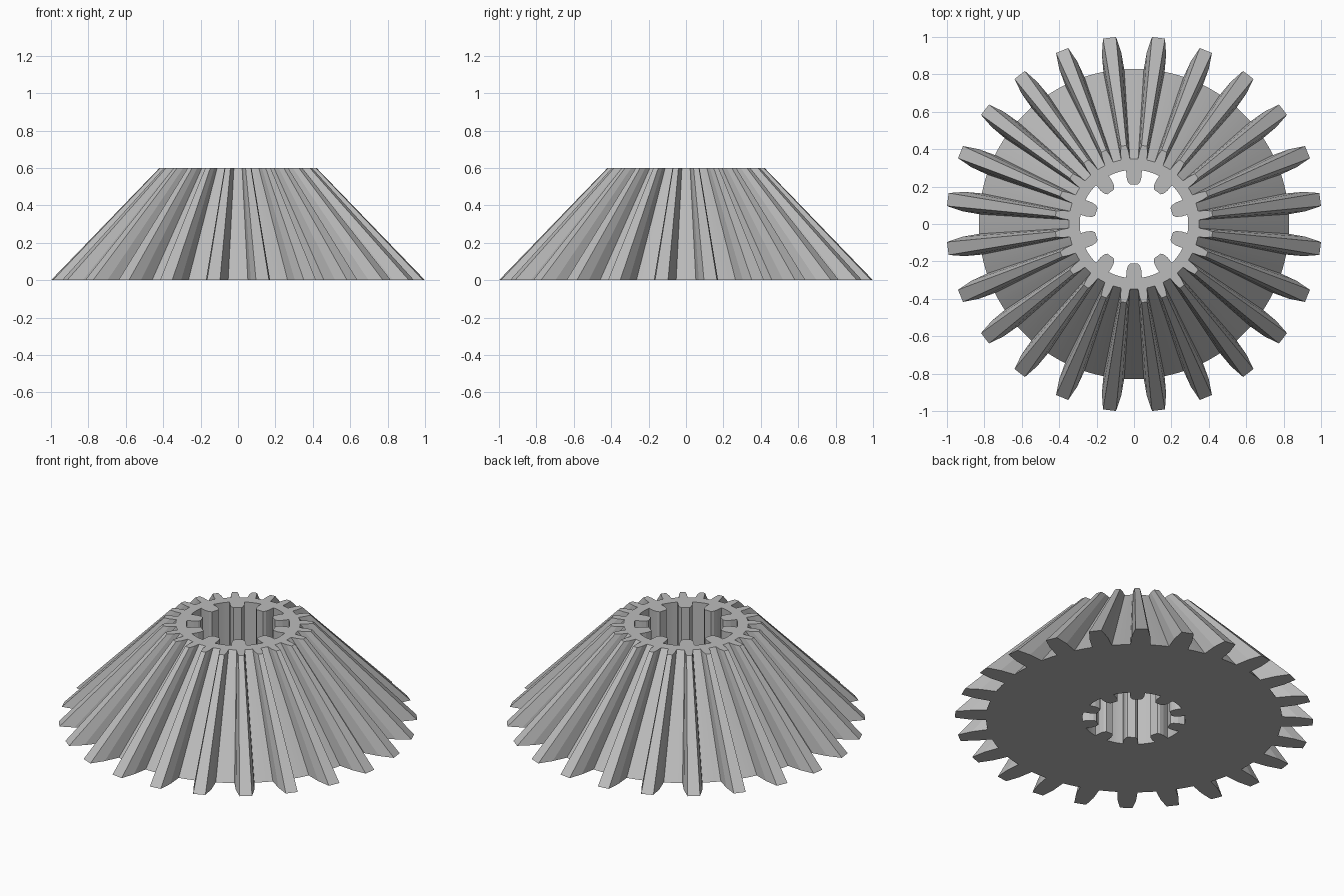
import bpy
import bmesh
import math

HEIGHT = 0.6
TOP_SCALE = 0.42  # the outer teeth taper towards a common apex

if "Cube" in bpy.data.objects:
    bpy.data.objects.remove(bpy.data.objects["Cube"], do_unlink=True)

steel = bpy.data.materials.new("plain grey")
steel.use_nodes = True
grey = (0.5, 0.5, 0.5, 1)
steel.diffuse_color = grey
steel.node_tree.nodes["Principled BSDF"].inputs["Base Color"].default_value = grey


def toothed_ring(count, offset, half_tooth, arc_steps):
    """Closed outline; half_tooth lists (radius, half width) from root to tip."""
    pitch = math.tau / count
    root_radius, root_half = half_tooth[0]
    root_angle = math.atan2(root_half, root_radius)
    gap = pitch - 2 * root_angle
    outline = []
    for i in range(count):
        a = offset + i * pitch
        side = [(-w, r) for r, w in half_tooth]
        side += [(w, r) for r, w in reversed(half_tooth)]
        for w, r in side:
            outline.append((r * math.cos(a) - w * math.sin(a),
                            r * math.sin(a) + w * math.cos(a)))
        # arc along the root to the next tooth
        radius = math.hypot(root_radius, root_half)
        for k in range(1, arc_steps):
            b = a + root_angle + gap * k / arc_steps
            outline.append((radius * math.cos(b), radius * math.sin(b)))
    return outline


def add_wall(bm, outline, top_scale):
    """Side wall between the outline and its scaled copy; returns both rims."""
    low = [bm.verts.new((x, y, 0)) for x, y in outline]
    high = [bm.verts.new((x * top_scale, y * top_scale, HEIGHT)) for x, y in outline]
    n = len(outline)
    for i in range(n):
        j = (i + 1) % n
        bm.faces.new((low[i], low[j], high[j], high[i]))
    return [[bm.edges.get((rim[i], rim[(i + 1) % n])) for i in range(n)]
            for rim in (low, high)]


bm = bmesh.new()

# tapered outer teeth
outer = toothed_ring(24, math.radians(7.5),
                     [(0.828, 0.056), (0.92, 0.052), (1.004, 0.035)], 3)
outer_low, outer_high = add_wall(bm, outer, TOP_SCALE)

# straight splined bore
bore = toothed_ring(10, math.radians(90),
                    [(0.287, 0.042), (0.25, 0.04), (0.225, 0.033), (0.212, 0.022)], 4)
bore_low, bore_high = add_wall(bm, bore, 1)

# flat end faces with the bore left open
for edges in (outer_low + bore_low, outer_high + bore_high):
    bmesh.ops.triangle_fill(bm, edges=edges, use_beauty=True, use_dissolve=False)
bmesh.ops.recalc_face_normals(bm, faces=bm.faces)

mesh = bpy.data.meshes.new("bevel_gear")
bm.to_mesh(mesh)
bm.free()
mesh.materials.append(steel)
gear = bpy.data.objects.new("bevel_gear", mesh)
bpy.context.collection.objects.link(gear)

bpy.ops.object.select_all(action="DESELECT")
gear.select_set(True)
bpy.context.view_layer.objects.active = gear
bpy.ops.object.shade_smooth_by_angle(angle=math.radians(8))
